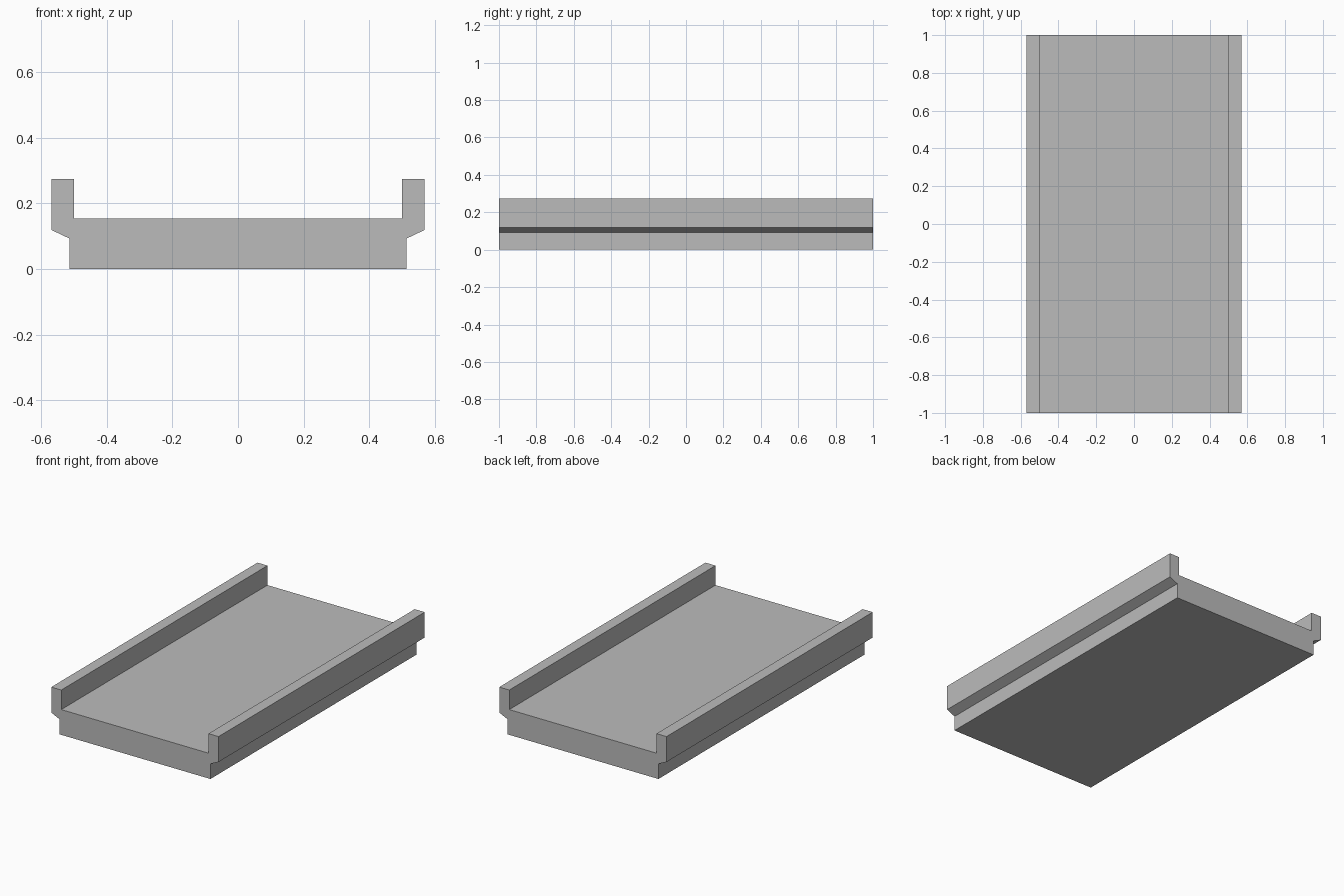
import bpy
import bmesh
from mathutils import Vector

default = bpy.data.objects.get("Cube")
if default:
    bpy.data.objects.remove(default, do_unlink=True)

HALF_LENGTH = 1.0

# Single plain grey
grey = bpy.data.materials.new("plain_grey")
grey.use_nodes = True
colour = (0.5, 0.5, 0.5, 1.0)
grey.diffuse_color = colour
grey.node_tree.nodes["Principled BSDF"].inputs["Base Color"].default_value = colour

# Half of the channel cross-section (x, z), from base edge up to the deck edge
half = [(0.513, 0.0), (0.513, 0.093), (0.568, 0.119),
        (0.568, 0.275), (0.5, 0.275), (0.5, 0.155)]
profile = half + [(-x, z) for x, z in reversed(half)]

# Deck with side kerbs, extruded along its length
bm = bmesh.new()
end = bm.faces.new([bm.verts.new((x, -HALF_LENGTH, z)) for x, z in profile])
result = bmesh.ops.extrude_face_region(bm, geom=[end], use_keep_orig=True)
moved = [v for v in result["geom"] if isinstance(v, bmesh.types.BMVert)]
bmesh.ops.translate(bm, verts=moved, vec=Vector((0, 2 * HALF_LENGTH, 0)))
bmesh.ops.recalc_face_normals(bm, faces=bm.faces)

mesh = bpy.data.meshes.new("deck_with_kerbs")
bm.to_mesh(mesh)
bm.free()
mesh.materials.append(grey)
deck = bpy.data.objects.new("deck_with_kerbs", mesh)
bpy.context.collection.objects.link(deck)
